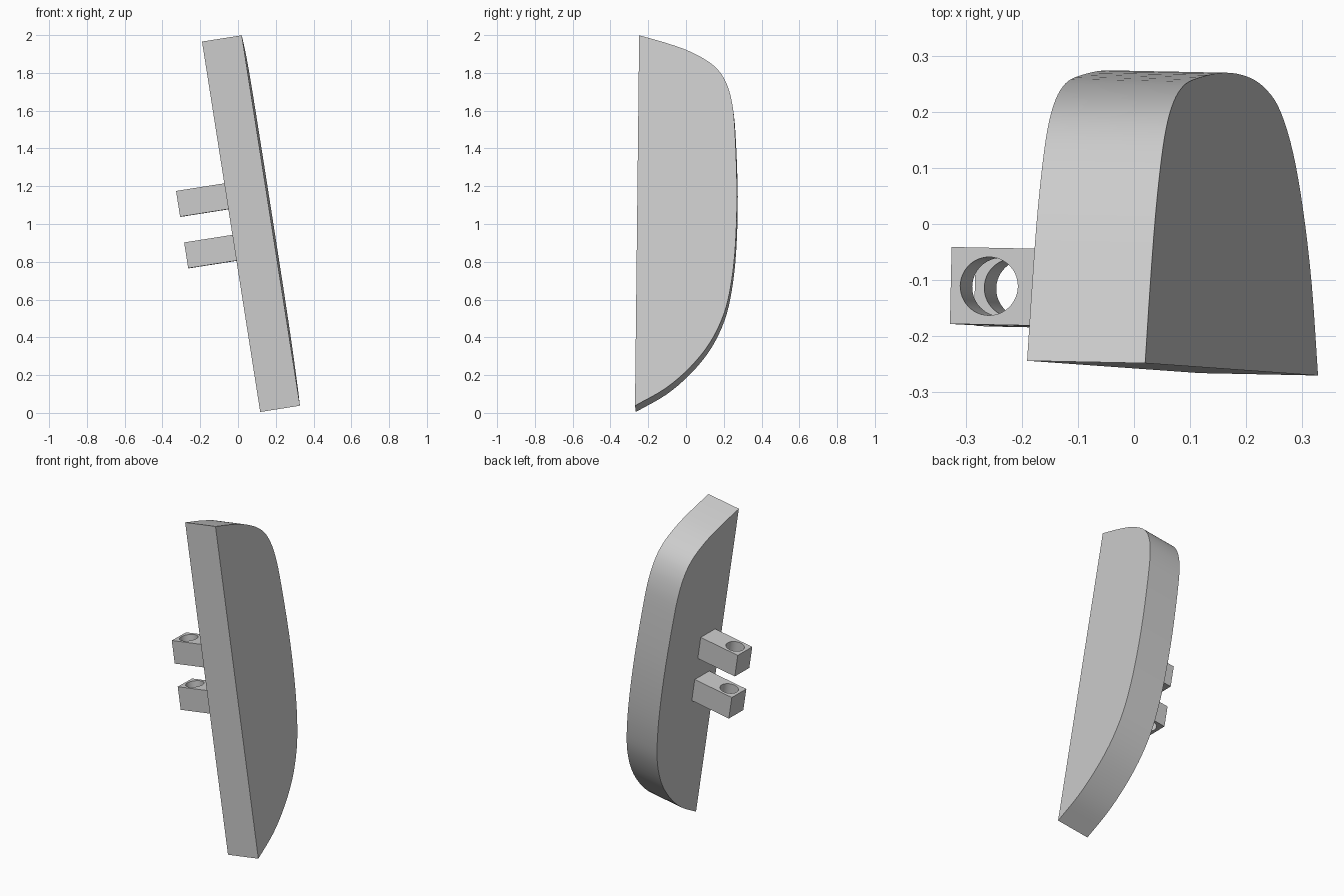
import bpy, bmesh
from mathutils import Vector, Matrix

cube = bpy.data.objects.get("Cube")
if cube:
    bpy.data.objects.remove(cube, do_unlink=True)

grey = bpy.data.materials.new("light_grey")
grey.use_nodes = True
grey.diffuse_color = (0.6, 0.6, 0.6, 1)
grey.node_tree.nodes["Principled BSDF"].inputs["Base Color"].default_value = (0.6, 0.6, 0.6, 1)

# Leaning frame: x = thickness, y = depth, z = length of the blade
up = Vector((-0.308, 0.022, 1.96)).normalized()
depth = up.cross(Vector((0.985, -0.02, 0.155))).normalized()
across = depth.cross(up)
frame = Matrix((across, depth, up)).transposed().to_4x4()
frame.translation = (0.328, -0.27, 0.038)

THICK = 0.213


def make(name, bm):
    bmesh.ops.recalc_face_normals(bm, faces=bm.faces)
    mesh = bpy.data.meshes.new(name)
    bm.to_mesh(mesh)
    bm.free()
    mesh.materials.append(grey)
    ob = bpy.data.objects.new(name, mesh)
    bpy.context.collection.objects.link(ob)
    ob.matrix_world = frame
    return ob


def smooth_path(points, steps):
    """Catmull-Rom curve through the points."""
    p = [Vector(q) for q in points]
    p = [2 * p[0] - p[1]] + p + [2 * p[-1] - p[-2]]
    out = []
    for a, b, c, d in zip(p, p[1:], p[2:], p[3:]):
        for i in range(steps):
            t = i / steps
            out.append(0.5 * (2 * b + (c - a) * t + (2 * a - 5 * b + 4 * c - d) * t ** 2
                              + (3 * b - a - 3 * c + d) * t ** 3))
    return out + [p[-2]]


# Blade: D-shaped outline (depth, length) extruded through its thickness
outline = smooth_path([(0, 0), (0.16, 0.094), (0.288, 0.207), (0.392, 0.339), (0.464, 0.492),
                       (0.501, 0.654), (0.522, 0.867), (0.527, 1.16), (0.511, 1.5),
                       (0.492, 1.646), (0.46, 1.742), (0.415, 1.808), (0.351, 1.858),
                       (0.255, 1.907), (0.134, 1.948), (0, 1.985)], 4)
bm = bmesh.new()
face = bm.faces.new([bm.verts.new((0, y, z)) for y, z in outline])
new = bmesh.ops.extrude_face_region(bm, geom=[face])["geom"]
bmesh.ops.translate(bm, vec=(-THICK, 0, 0),
                    verts=[v for v in new if isinstance(v, bmesh.types.BMVert)])
blade = make("blade", bm)

# Cutter for the pin holes through both lugs
bm = bmesh.new()
bmesh.ops.create_cone(bm, cap_ends=True, segments=48, radius1=0.052, radius2=0.052, depth=1,
                      matrix=Matrix.Translation((-0.404, 0.1375, 1.02)))
cutter = make("pin_hole_cutter", bm)
cutter.hide_render = True
cutter.hide_viewport = True

# Two hinge lugs, each with a hole along the blade
parts = [blade]
for name, height in (("upper_lug", 1.157), ("lower_lug", 0.881)):
    bm = bmesh.new()
    bmesh.ops.create_cube(bm, size=1, matrix=Matrix.Translation((-0.343, 0.1375, height))
                          @ Matrix.Diagonal((0.26, 0.137, 0.138, 1)))
    lug = make(name, bm)
    hole = lug.modifiers.new("pin_hole", "BOOLEAN")
    hole.object = cutter
    hole.solver = "EXACT"
    bpy.context.view_layer.objects.active = lug
    bpy.ops.object.modifier_apply(modifier=hole.name)
    parts.append(lug)

bpy.data.objects.remove(cutter, do_unlink=True)

# Smooth the curved rims, keep the corners sharp
bpy.ops.object.select_all(action="DESELECT")
for ob in parts:
    ob.select_set(True)
bpy.context.view_layer.objects.active = blade
bpy.ops.object.shade_smooth_by_angle(angle=0.5)
